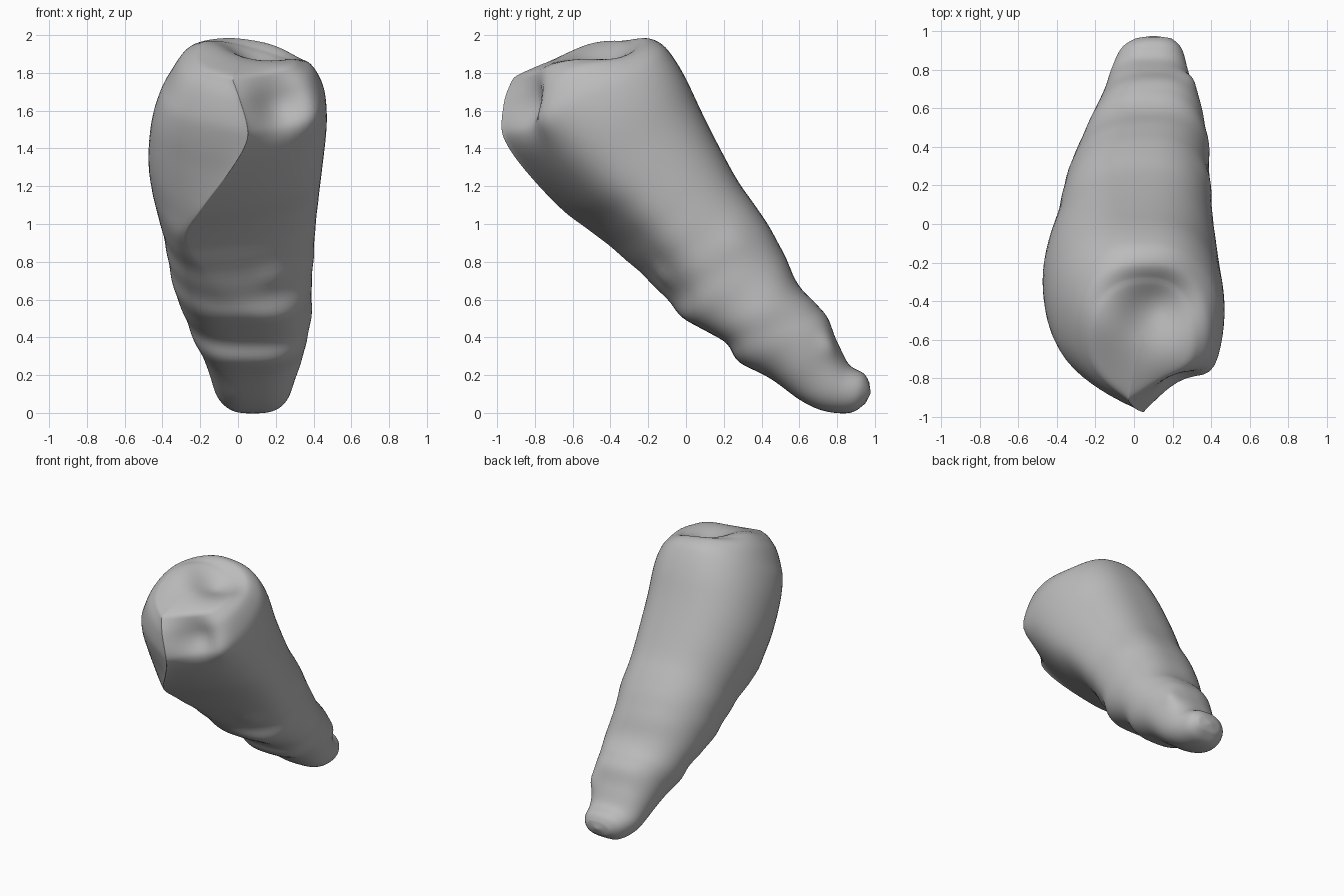
import bpy, bmesh, math
from mathutils import Vector

if "Cube" in bpy.data.objects:
    bpy.data.objects.remove(bpy.data.objects["Cube"], do_unlink=True)

# Slanted sections from tip to crown: back y z, front y z, x min, x max, ridge x
SECTIONS = [
    (.97, .16, .95, .05, 0, .2, .1),
    (.94, .21, .87, 0, -.07, .25, .08),
    (.86, .26, .73, .01, -.12, .28, .08),
    (.8, .38, .6, .07, -.15, .31, .08),
    (.75, .5, .45, .18, -.19, .35, .06),
    (.69, .58, .28, .27, -.24, .37, .06),
    (.6, .67, .2, .38, -.28, .39, .05),
    (.5, .88, 0, .49, -.34, .39, .02),
    (.4, 1.05, -.1, .6, -.37, .4, -.08),
    (.28, 1.22, -.25, .75, -.4, .41, -.18),
    (.17, 1.42, -.45, .92, -.45, .43, -.28),
    (.08, 1.6, -.65, 1.07, -.475, .45, -.2),
    (0, 1.77, -.84, 1.27, -.46, .47, -.05),
    (-.07, 1.89, -.95, 1.42, -.42, .465, .04),
    (-.13, 1.96, -.985, 1.52, -.37, .44, .05),
    (-.21, 1.995, -.97, 1.66, -.31, .39, .01),
    (-.29, 1.98, -.92, 1.77, -.24, .32, -.03),
]
SIDES, STEPS = 72, 6


def section_at(u):
    """Smooth interpolation through the section list."""
    last = len(SECTIONS) - 1
    i = min(int(u), last - 1)
    t = u - i
    a, b, c, d = (SECTIONS[max(0, min(last, i + k))] for k in (-1, 0, 1, 2))
    return [q + t * (r - p + t * (2*p - 5*q + 4*r - s + t * (3*(q - r) + s - p))) / 2
            for p, q, r, s in zip(a, b, c, d)]


def bluntness(c, s, upper):
    """Low values give a square corner, high values a pointed one."""
    if c <= 0:
        return .72 if s > 0 else .88
    pointed = .88 + (1.3 * c if s < 0 else 1.6 * c * c)
    return .65 + (pointed - .65) * upper


def ring_at(u):
    """Cross-section with a flat underside below and a front ridge above."""
    by, bz, fy, fz, x0, x1, ridge = section_at(u)
    mid, half = (x0 + x1) / 2, (x1 - x0) / 2
    upper = max(0, min(1, (u - 7) / 5))
    pts = []
    for k in range(SIDES):
        a = math.tau * k / SIDES
        c, s = math.cos(a), math.sin(a)
        w = math.copysign(abs(s) ** bluntness(c, s, upper), s)
        f = (1 + c) / 2
        pts.append(Vector((mid + half * w + (ridge - mid) * max(0, c) ** 3,
                           by + (fy - by) * f, bz + (fz - bz) * f)))
    lo, hi = min(p.x for p in pts), max(p.x for p in pts)
    for p in pts:
        p.x = x0 + (p.x - lo) * (x1 - x0) / (hi - lo)
    return pts


def shrunk(ring, factor, push):
    centre = sum(ring, Vector()) / len(ring)
    return [centre + (p - centre) * factor + push for p in ring]


# Side wall, then closing rings for the rounded tip and the crown
count = (len(SECTIONS) - 1) * STEPS
rings = [ring_at(i / STEPS) for i in range(count + 1)]
tip = [shrunk(rings[0], f, Vector((0, .018 * (1 - f), 0))) for f in (.02, .3, .6, .85)]
crown = [shrunk(rings[-1], 1 - k / 16, Vector((0, -.01, .03)) * (k / 16) ** .5)
         for k in range(1, 16)]
rings = tip + rings + crown

# Hollows and swellings: centre, radius, displacement
DENTS = [
    (Vector((.1, -.44, 1.9)), .17, Vector((0, .03, -.1))),
    (Vector((.11, -.47, 1.87)), .04, Vector((0, .01, -.04))),
    (Vector((.2, -.85, 1.64)), .14, Vector((-.01, .12, -.02))),
    (Vector((.3, -.3, 1.93)), .2, Vector((0, 0, -.05))),
    (Vector((-.15, -.5, 1.92)), .18, Vector((0, 0, .04))),
    (Vector((.36, -.72, 1.58)), .1, Vector((.01, -.03, -.02))),
    (Vector((.18, -.1, .75)), .06, Vector((0, -.02, -.02))),
    (Vector((.38, .28, .9)), .1, Vector((.01, 0, 0))),
    (Vector((.28, .76, .36)), .07, Vector((.025, .015, 0))),
]


def sculpt(p):
    moved = p.copy()
    for centre, radius, shift in DENTS:
        moved += shift * math.exp(-((p - centre).length / radius) ** 2)
    # Growth ripples across the lower half
    fade = max(0, min(1, (1.25 - p.z) * 2)) * min(1, p.z * 2)
    ripple = .005 * fade * math.sin(26 * (p.z - p.y * .75) + 3 * p.x)
    return moved + Vector((p.x - .03, -.3, -.3)) * ripple


bm = bmesh.new()
loops = [[bm.verts.new(sculpt(p)) for p in ring] for ring in rings]
for lower, higher in zip(loops, loops[1:]):
    for k in range(SIDES):
        n = (k + 1) % SIDES
        bm.faces.new((lower[k], lower[n], higher[n], higher[k]))
bm.faces.new(loops[0])
bm.faces.new(loops[-1])
bmesh.ops.recalc_face_normals(bm, faces=bm.faces)

mesh = bpy.data.meshes.new("tapered_body")
bm.to_mesh(mesh)
bm.free()
body = bpy.data.objects.new("tapered_body", mesh)
bpy.context.collection.objects.link(body)

# One plain grey
grey = bpy.data.materials.new("plain_grey")
grey.use_nodes = True
colour = (.5, .5, .5, 1)
grey.diffuse_color = colour
grey.node_tree.nodes["Principled BSDF"].inputs["Base Color"].default_value = colour
mesh.materials.append(grey)

# Relax the surface and shade it smooth
relax = body.modifiers.new("relax", 'SMOOTH')
relax.factor = .5
relax.iterations = 3
for polygon in mesh.polygons:
    polygon.use_smooth = True
